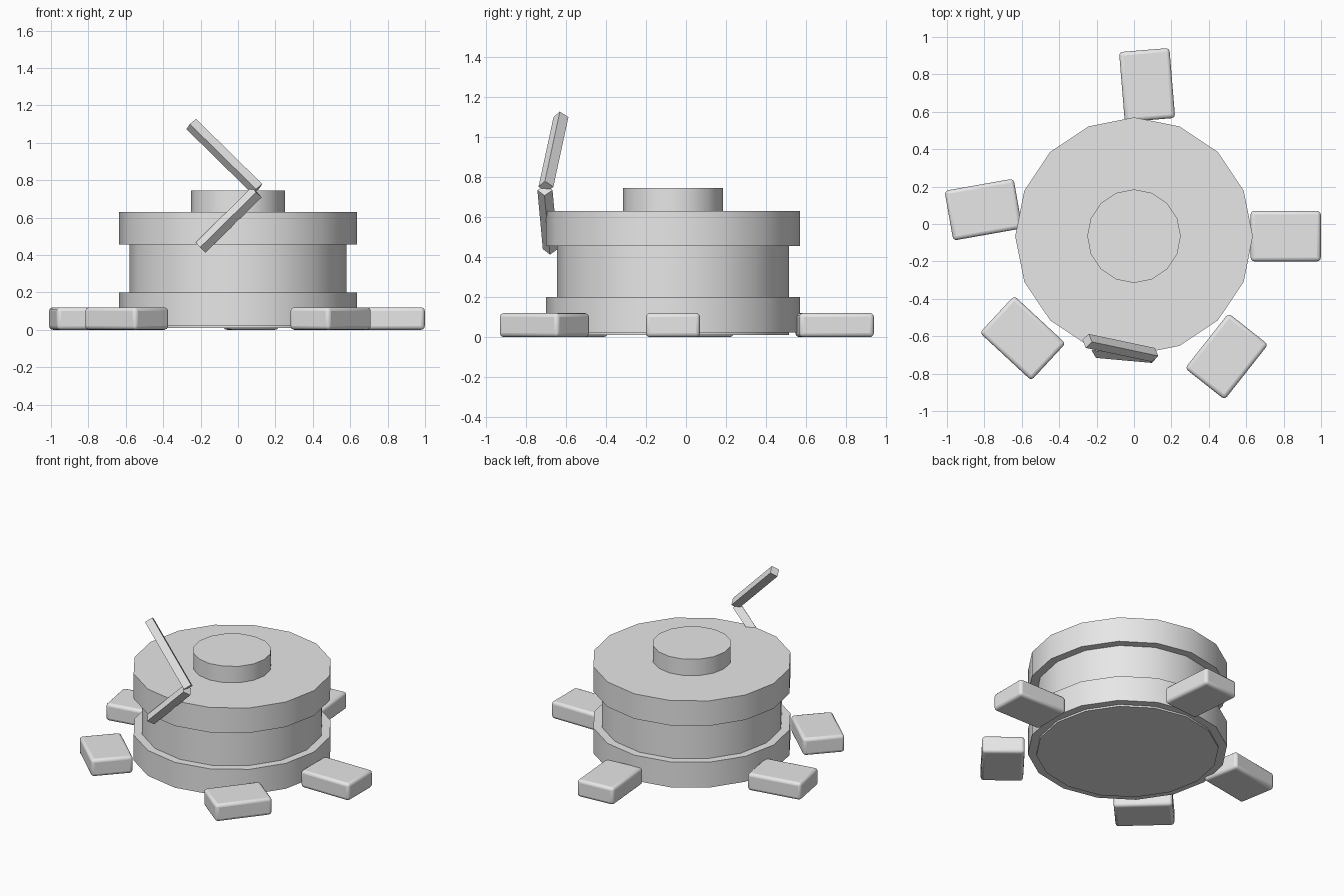
import bpy
import math
from mathutils import Vector

old = bpy.data.objects.get("Cube")
if old:
    bpy.data.objects.remove(old, do_unlink=True)

grey = bpy.data.materials.new("plain grey")
grey.use_nodes = True
grey.diffuse_color = (0.8, 0.8, 0.8, 1)
grey.node_tree.nodes["Principled BSDF"].inputs["Base Color"].default_value = (0.8, 0.8, 0.8, 1)

AXIS_Y = -0.065  # the round body sits slightly forward


def finish(name, angle=30):
    ob = bpy.context.object
    ob.name = name
    ob.data.materials.append(grey)
    bpy.ops.object.shade_smooth_by_angle(angle=math.radians(angle))
    return ob


def disc(name, radius, z0, z1):
    bpy.ops.mesh.primitive_cylinder_add(
        vertices=16, radius=radius, depth=z1 - z0, location=(0, AXIS_Y, (z0 + z1) / 2))
    return finish(name)


def foot(name, x, y, turn):
    bpy.ops.mesh.primitive_cube_add(size=1, location=(x, y, 0.06))
    ob = bpy.context.object
    ob.scale = (0.375, 0.27, 0.12)
    bpy.ops.object.transform_apply(location=False, rotation=False, scale=True)
    ob.rotation_euler.z = math.radians(turn)
    bevel = ob.modifiers.new("rounded edges", 'BEVEL')
    bevel.width = 0.02
    bevel.segments = 3
    return finish(name, 40)


def bar(name, start, end):
    a, b = Vector(start), Vector(end)
    bpy.ops.mesh.primitive_cylinder_add(
        vertices=4, radius=0.038, depth=(b - a).length, location=(a + b) / 2,
        rotation=(b - a).to_track_quat('Z', 'Y').to_euler())
    ob = finish(name)
    # Soft long sides, crisp ends
    ob.data.polygons.foreach_set("use_smooth", [len(p.vertices) == 4 for p in ob.data.polygons])
    return ob


# Round body
disc("core", 0.58, 0.01, 0.5)
disc("lower_ring", 0.635, 0.022, 0.2)
disc("upper_ring", 0.635, 0.455, 0.63)
disc("top_knob", 0.25, 0.6, 0.745)

# Feet spread around the body
foot("left_foot", 0.811, AXIS_Y, 0)
foot("back_foot", 0.07, 0.743, 94.7)
foot("right_foot", -0.805, 0.077, 10)
foot("front_right_foot", -0.595, -0.61, -42.8)
foot("front_left_foot", 0.495, -0.708, 51.7)

# Bent arm at the front
bar("lower_arm", (-0.2, -0.678, 0.44), (0.1, -0.705, 0.735))
bar("upper_arm", (0.104, -0.7, 0.752), (-0.25, -0.625, 1.1))
